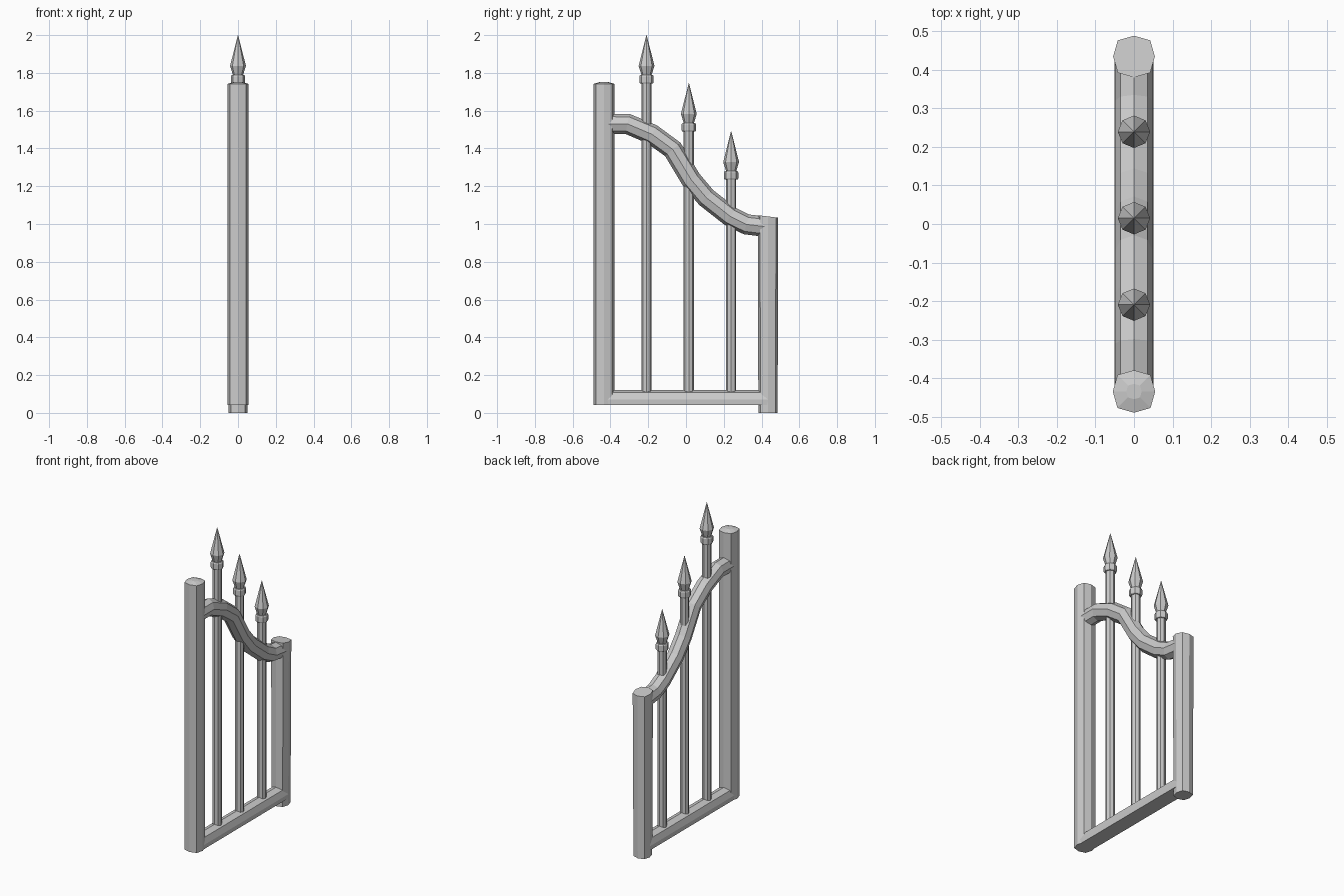
import bpy, bmesh
from math import sin, cos, pi
from mathutils import Vector

if "Cube" in bpy.data.objects:
    bpy.data.objects.remove(bpy.data.objects["Cube"])

SIDES = 8


def finish(name, bm):
    bmesh.ops.recalc_face_normals(bm, faces=bm.faces)
    me = bpy.data.meshes.new(name)
    bm.to_mesh(me)
    bm.free()
    ob = bpy.data.objects.new(name, me)
    bpy.context.collection.objects.link(ob)
    return ob


def loft(name, rings):
    """Skin equal-length rings of points and cap both ends."""
    bm = bmesh.new()
    vs = [[bm.verts.new(p) for p in r] for r in rings]
    n = len(rings[0])
    for a, b in zip(vs, vs[1:]):
        for i in range(n):
            j = (i + 1) % n
            bm.faces.new((a[i], a[j], b[j], b[i]))
    bm.faces.new(vs[0])
    bm.faces.new(vs[-1])
    return finish(name, bm)


def lathe(name, y, profile):
    """Eight-sided turned part; profile holds (radius, z)."""
    return loft(name, [[(r * cos(2 * pi * i / SIDES), y + r * sin(2 * pi * i / SIDES), z)
                        for i in range(SIDES)] for r, z in profile])


def post(name, y, sections):
    """Post from (half width x, half depth y, z, slope) sections, slightly squared octagon."""
    rings = []
    for hx, hy, z, slope in sections:
        ring = []
        for i in range(SIDES):
            k = 1.1 if i % 2 else 1.0
            c, s = k * cos(2 * pi * i / SIDES), k * sin(2 * pi * i / SIDES)
            ring.append((hx * c, y + hy * s, z + slope * s * hy))
        rings.append(ring)
    return loft(name, rings)


# Upright posts
post("tall_post", -0.434, [(0.055, 0.055, 0.042, 0), (0.055, 0.055, 1.742, 0),
                           (0.02, 0.02, 1.752, 0)])
post("short_post", 0.434, [(0.049, 0.051, 0, 0), (0.054, 0.054, 1.04, -0.12)])

# Curved top rail, octagon swept along an S path
path = [Vector((0, y, z)) for y, z in (
    (-0.43, 1.53), (-0.31, 1.53), (-0.18, 1.475), (-0.07, 1.395), (0.027, 1.235),
    (0.107, 1.14), (0.235, 1.04), (0.32, 0.998), (0.43, 0.985))]
rings = []
for i, p in enumerate(path):
    t = (path[min(i + 1, len(path) - 1)] - path[max(i - 1, 0)]).normalized()
    up = Vector((0, -t.z, t.y))
    rings.append([p + Vector((0.049 * cos(2 * pi * k / SIDES), 0, 0))
                  + up * (0.054 * sin(2 * pi * k / SIDES)) for k in range(SIDES)])
loft("curved_top_rail", rings)

# Straight bottom rail with a flat underside
section = [(-0.048, 0.042), (0.048, 0.042), (0.05, 0.07), (0.037, 0.107),
           (0, 0.121), (-0.037, 0.107), (-0.05, 0.07)]
loft("bottom_rail", [[(x, y, z) for x, z in section] for y in (-0.434, 0.434)])

# Bars with collars and spear tips, stepping down
for i, y in enumerate((-0.209, 0.015, 0.239)):
    tip = 2.0 - 0.2545 * i
    lathe(f"bar_{i + 1}", y, [(0.027, 0.09), (0.027, tip - 0.23)])
    lathe(f"collar_{i + 1}", y, [(0.034, tip - 0.256), (0.038, tip - 0.25),
                                 (0.038, tip - 0.218), (0.034, tip - 0.211)])
    lathe(f"spear_tip_{i + 1}", y, [(0.024, tip - 0.22), (0.042, tip - 0.163), (0.0008, tip)])
